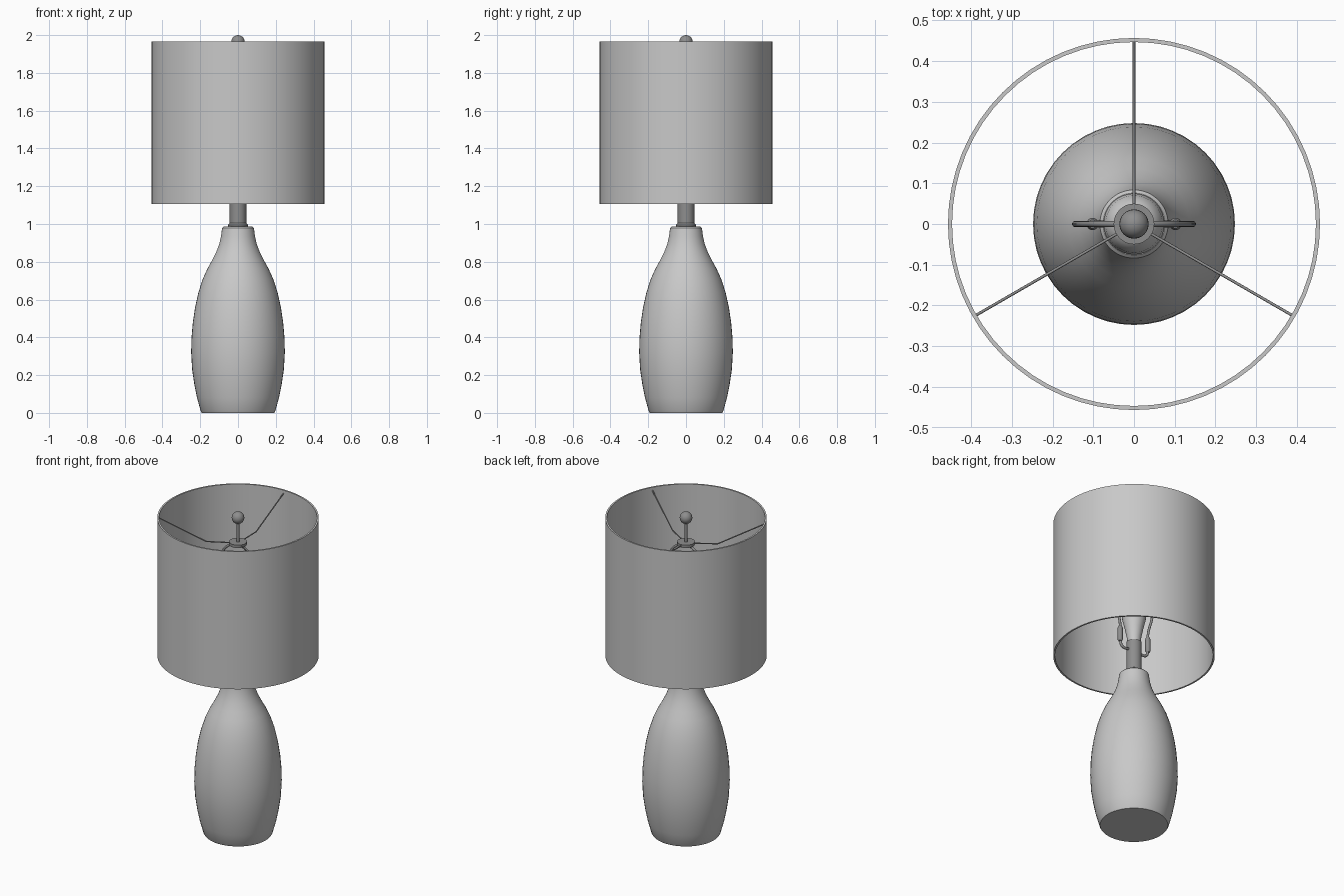
import bpy, bmesh, math

if "Cube" in bpy.data.objects:
    bpy.data.objects.remove(bpy.data.objects["Cube"])

def material(name, v):
    m = bpy.data.materials.new(name)
    m.diffuse_color = (v, v, v, 1)
    m.use_nodes = True
    m.node_tree.nodes["Principled BSDF"].inputs["Base Color"].default_value = m.diffuse_color
    return m

LIGHT = material("light grey", 0.58)
METAL = material("dark grey metal", 0.27)

def finish(ob, mat, angle=35):
    ob.data.materials.clear()
    ob.data.materials.append(mat)
    bpy.ops.object.select_all(action='DESELECT')
    ob.select_set(True)
    bpy.context.view_layer.objects.active = ob
    bpy.ops.object.shade_smooth_by_angle(angle=math.radians(angle))

def lathe(name, profile, mat, sides=48, centre=(0, 0), closed=False):
    """Spin (radius, z) points around a vertical axis."""
    bm = bmesh.new()
    vs = [bm.verts.new((r, 0, z)) for r, z in profile]
    pairs = list(zip(vs, vs[1:])) + ([(vs[-1], vs[0])] if closed else [])
    edges = [bm.edges.new(p) for p in pairs]
    bmesh.ops.spin(bm, geom=vs + edges, cent=(0, 0, 0), axis=(0, 0, 1),
                   angle=2 * math.pi, steps=sides, use_merge=False)
    bmesh.ops.remove_doubles(bm, verts=bm.verts[:], dist=1e-5)
    bmesh.ops.recalc_face_normals(bm, faces=bm.faces[:])
    me = bpy.data.meshes.new(name)
    bm.to_mesh(me)
    bm.free()
    ob = bpy.data.objects.new(name, me)
    ob.location = (centre[0], centre[1], 0)
    bpy.context.collection.objects.link(ob)
    finish(ob, mat)
    return ob

def tube(name, points, radius, mat, smooth=True):
    """Round wire along a path."""
    cu = bpy.data.curves.new(name, 'CURVE')
    cu.dimensions = '3D'
    cu.bevel_depth = radius
    cu.bevel_resolution = 3
    cu.use_fill_caps = True
    cu.resolution_u = 8
    if smooth:
        sp = cu.splines.new('BEZIER')
        sp.bezier_points.add(len(points) - 1)
        for bp, p in zip(sp.bezier_points, points):
            bp.co = p
            bp.handle_left_type = bp.handle_right_type = 'AUTO'
    else:
        sp = cu.splines.new('POLY')
        sp.points.add(len(points) - 1)
        for q, p in zip(sp.points, points):
            q.co = (*p, 1)
    ob = bpy.data.objects.new(name, cu)
    bpy.context.collection.objects.link(ob)
    bpy.ops.object.select_all(action='DESELECT')
    ob.select_set(True)
    bpy.context.view_layer.objects.active = ob
    bpy.ops.object.convert(target='MESH')
    finish(bpy.context.object, mat, 50)

# bottle-shaped base
lathe("base", [(0, 0), (0.192, 0), (0.197, 0.008), (0.217, 0.08), (0.231, 0.15),
               (0.243, 0.23), (0.248, 0.32), (0.246, 0.4), (0.239, 0.48),
               (0.227, 0.56), (0.209, 0.64), (0.186, 0.71), (0.161, 0.765),
               (0.136, 0.81), (0.114, 0.855), (0.099, 0.895), (0.09, 0.935),
               (0.086, 0.965), (0.084, 0.978), (0.076, 0.986), (0, 0.986)], LIGHT)

# stem with collar, and lamp socket
lathe("stem", [(0, 0.98), (0.052, 0.98), (0.052, 0.996), (0.044, 1.006),
               (0.044, 1.19), (0, 1.19)], METAL, 32)

# light bulb
lathe("bulb", [(0, 1.185), (0.036, 1.185), (0.04, 1.22), (0.052, 1.28), (0.066, 1.34),
               (0.074, 1.39), (0.075, 1.42), (0.07, 1.455), (0.055, 1.485),
               (0.03, 1.503), (0, 1.509)], LIGHT, 32)

# saddle that carries the harp
half = [(0.04, 1.135), (0.075, 1.133), (0.093, 1.143), (0.1, 1.175)]
tube("harp_saddle", [(-x, 0, z) for x, z in reversed(half)] + [(x, 0, z) for x, z in half],
     0.008, METAL)

# harp loop
side = [(0.1, 1.25), (0.106, 1.3), (0.133, 1.4), (0.144, 1.5), (0.14, 1.6),
        (0.117, 1.7), (0.07, 1.77)]
tube("harp", [(-x, 0, z) for x, z in side] + [(0, 0, 1.795)]
     + [(x, 0, z) for x, z in reversed(side)], 0.0075, METAL)

# sleeves joining harp and saddle
for s, label in ((-1, "left"), (1, "right")):
    lathe("harp_sleeve_" + label, [(0, 1.165), (0.01, 1.165), (0.015, 1.175), (0.015, 1.25),
                                   (0.01, 1.262), (0, 1.262)], METAL, 16, (0.102 * s, 0))

# spider hub, rod and ball finial
lathe("spider_hub", [(0, 1.797), (0.05, 1.797), (0.05, 1.815), (0, 1.815)], METAL, 32)
lathe("finial_rod", [(0, 1.78), (0.009, 1.78), (0.009, 1.94), (0, 1.94)], METAL, 16)
R = 0.036
lathe("finial_ball", [(R * math.sin(math.pi * i / 12), 2 - R - R * math.cos(math.pi * i / 12))
                      for i in range(13)], METAL, 24)

# three bent spider wires out to the shade
for i in range(3):
    a = math.radians(90 + 120 * i)
    tube("spider_wire_%d" % (i + 1),
         [(r * math.cos(a), r * math.sin(a), z)
          for r, z in ((0.04, 1.806), (0.18, 1.808), (0.451, 1.945))],
         0.0035, METAL, smooth=False)

# drum shade, open at both ends
lathe("shade", [(0.457, 1.105), (0.457, 1.965), (0.447, 1.965), (0.447, 1.105)],
      LIGHT, 64, closed=True)
